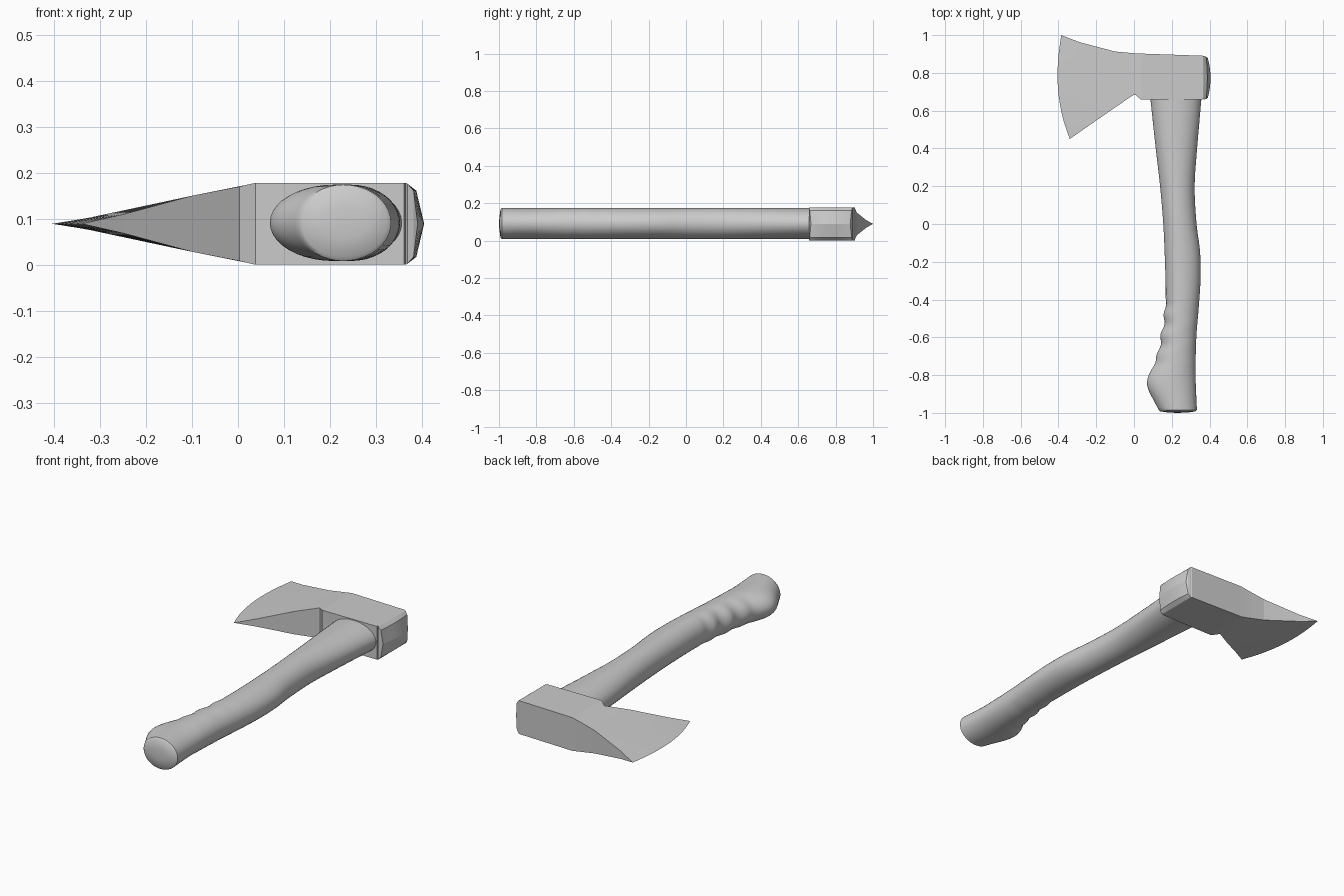
import bpy, bmesh, math

if "Cube" in bpy.data.objects:
    bpy.data.objects.remove(bpy.data.objects["Cube"])

ZC = 0.089  # mid height of the axe


def curve(pts, y):
    """Smooth Hermite interpolation through (y, value) points in falling y."""
    n = len(pts)
    i = 0
    while i < n - 2 and y < pts[i + 1][0]:
        i += 1

    def slope(k):
        a, b = pts[max(k - 1, 0)], pts[min(k + 1, n - 1)]
        return (b[1] - a[1]) / (b[0] - a[0])

    (y0, v0), (y1, v1) = pts[i], pts[i + 1]
    h = y1 - y0
    t = (y - y0) / h
    return ((2*t**3 - 3*t**2 + 1) * v0 + (t**3 - 2*t**2 + t) * h * slope(i)
            + (3*t**2 - 2*t**3) * v1 + (t**3 - t**2) * h * slope(i + 1))


def finish(bm, name, angle):
    bmesh.ops.remove_doubles(bm, verts=bm.verts, dist=1e-5)
    bmesh.ops.recalc_face_normals(bm, faces=bm.faces)
    me = bpy.data.meshes.new(name)
    bm.to_mesh(me)
    bm.free()
    ob = bpy.data.objects.new(name, me)
    bpy.context.collection.objects.link(ob)
    if angle:
        bpy.ops.object.select_all(action='DESELECT')
        ob.select_set(True)
        bpy.context.view_layer.objects.active = ob
        bpy.ops.object.shade_smooth_by_angle(angle=math.radians(angle))
    return ob


# Handle: lofted rings, belly side on the left with finger grooves
LEFT = [(0.70, 0.083), (0.40, 0.115), (0.20, 0.138), (0.0, 0.155), (-0.2, 0.164),
        (-0.38, 0.168), (-0.50, 0.160), (-0.65, 0.134), (-0.73, 0.113),
        (-0.80, 0.078), (-0.84, 0.069), (-0.88, 0.077), (-0.95, 0.113), (-0.985, 0.131)]
RIGHT = [(0.70, 0.360), (0.55, 0.347), (0.40, 0.334), (0.20, 0.321), (0.0, 0.331),
         (-0.15, 0.350), (-0.30, 0.352), (-0.45, 0.342), (-0.60, 0.330),
         (-0.80, 0.326), (-0.985, 0.333)]
SIDES = 40


def handle_ring(bm, y, inset=0.0, y_out=None):
    lx, rx = curve(LEFT, y), curve(RIGHT, y)
    if -0.76 < y < -0.38:
        fade = math.sin(math.pi * (y + 0.76) / 0.38) ** 0.5
        lx += 0.007 * fade * math.cos(2 * math.pi * (y + 0.42) / 0.11)
    cx = 0.5 * (lx + rx) * 0.6 + 0.225 * 0.4
    ring = []
    for k in range(SIDES):
        a = 2 * math.pi * k / SIDES
        c = math.cos(a)
        half = (rx - cx if c > 0 else cx - lx) - inset
        ring.append(bm.verts.new((cx + half * c, y if y_out is None else y_out,
                                  ZC + 0.002 + (0.083 - inset) * math.sin(a))))
    return ring


bm = bmesh.new()
ys = [0.70 - 1.08 * i / 26 for i in range(26)]
ys += [-0.38 - 0.605 * i / 44 for i in range(45)]
rings = [handle_ring(bm, y) for y in ys]
rings.append(handle_ring(bm, -0.985, 0.008, -0.992))
rings.append(handle_ring(bm, -0.985, 0.05, -0.998))
for a, b in zip(rings, rings[1:]):
    for k in range(SIDES):
        j = (k + 1) % SIDES
        bm.faces.new((a[k], a[j], b[j], b[k]))
tip = bm.verts.new((0.23, -1.0, ZC))
for k in range(SIDES):
    bm.faces.new((rings[-1][k], rings[-1][(k + 1) % SIDES], tip))
bm.faces.new(rings[0])
finish(bm, "handle", 35)

# Axe head: columns from cutting edge to poll, mirrored top to bottom
EDGE = [(1.0, -0.385), (0.90, -0.399), (0.79, -0.405), (0.68, -0.399),
        (0.55, -0.374), (0.45, -0.34)]
ROWS = 12
# (x upper, y upper, x lower, y lower, half thickness, bulge)
COLUMNS = [(-0.29, 0.963, -0.25, 0.513, 0.0205, 0),
           (-0.10, 0.913, -0.10, 0.617, 0.061, 0),
           (0.0, 0.904, 0.003, 0.687, 0.081, 0),
           (0.042, 0.902, 0.038, 0.658, 0.089, 0),
           (0.361, 0.891, 0.361, 0.658, 0.089, 0),
           (0.365, 0.889, 0.365, 0.668, 0.089, 0),
           (0.369, 0.889, 0.369, 0.658, 0.087, 0),
           (0.382, 0.885, 0.382, 0.662, 0.072, 0.006),
           (0.391, 0.878, 0.391, 0.668, 0.0, 0.014)]


def head_points():
    first = []
    for r in range(ROWS + 1):
        y = 1.0 - 0.55 * r / ROWS
        first.append((curve(EDGE, y), y, 0.0))
    cols = [first]
    for xu, yu, xl, yl, h, bulge in COLUMNS:
        col = []
        for r in range(ROWS + 1):
            t = r / ROWS
            col.append((xu + (xl - xu) * t + bulge * (1 - (2*t - 1)**2),
                        yu + (yl - yu) * t, h))
        cols.append(col)
    return cols


bm = bmesh.new()
sheets = [[[bm.verts.new((x, y, ZC + s * h)) for x, y, h in col]
           for col in head_points()] for s in (1, -1)]
for sheet in sheets:
    for a, b in zip(sheet, sheet[1:]):
        for r in range(ROWS):
            bm.faces.new((a[r], a[r + 1], b[r + 1], b[r]))
# Side walls joining both cheeks
up, down = sheets
for r in (0, ROWS):
    for c in range(len(up) - 1):
        bm.faces.new((up[c][r], up[c + 1][r], down[c + 1][r], down[c][r]))
bmesh.ops.remove_doubles(bm, verts=bm.verts, dist=1e-5)
finish(bm, "axe_head", 8)
